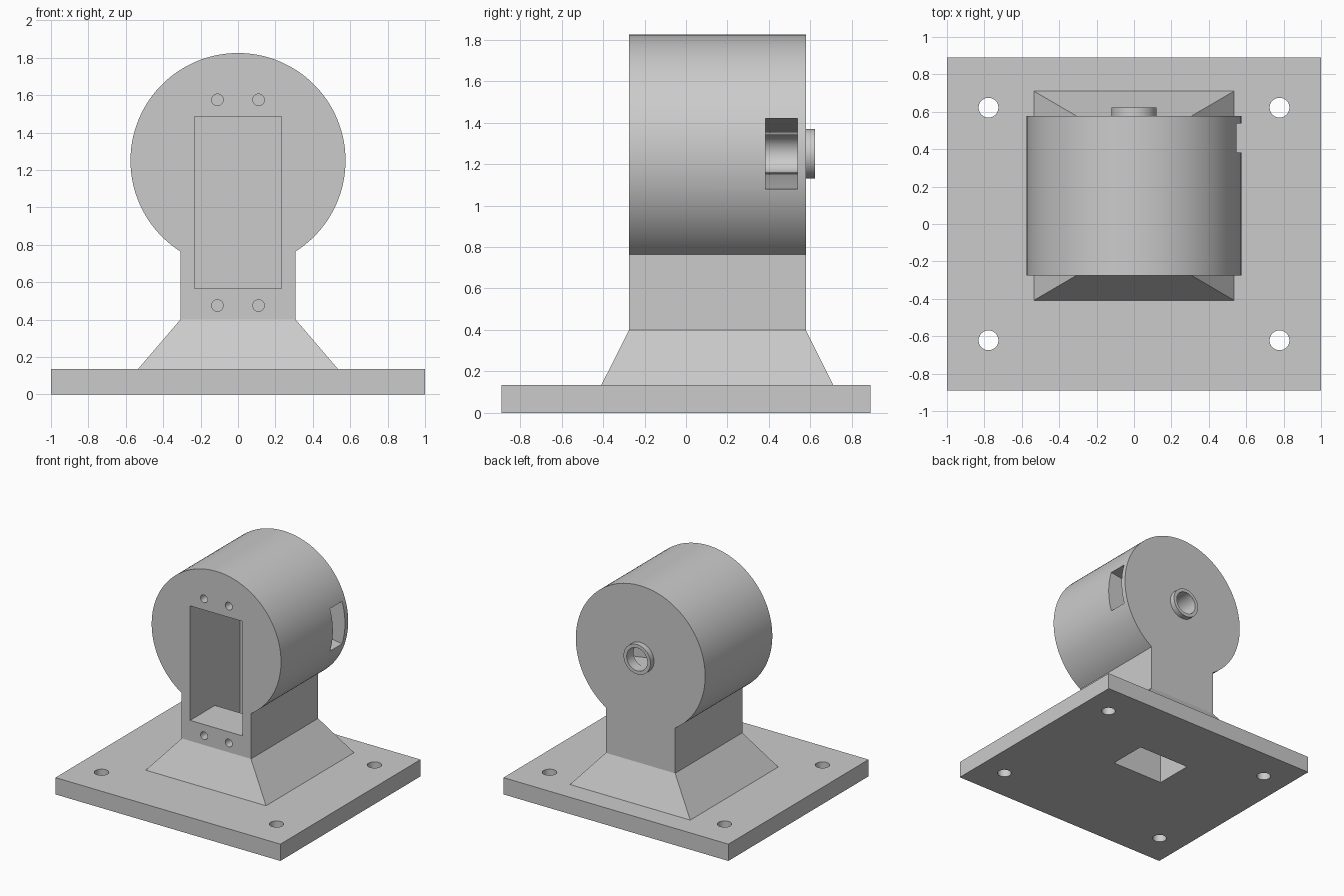
import bpy, bmesh, math

cube = bpy.data.objects.get("Cube")
if cube:
    bpy.data.objects.remove(cube, do_unlink=True)

grey = bpy.data.materials.new("plain grey")
grey.use_nodes = True
COLOUR = (0.6, 0.6, 0.6, 1)
grey.diffuse_color = COLOUR
grey.node_tree.nodes["Principled BSDF"].inputs["Base Color"].default_value = COLOUR

AXIS_Z = 1.25          # height of the drum axis
FRONT, BACK = -0.275, 0.578
PLATE_TOP, NECK_LOW = 0.135, 0.4


def loft(name, bottom, top):
    """Closed solid between two matching outlines."""
    bm = bmesh.new()
    a = [bm.verts.new(p) for p in bottom]
    b = [bm.verts.new(p) for p in top]
    bm.faces.new(a)
    bm.faces.new(b)
    for i in range(len(a)):
        j = (i + 1) % len(a)
        bm.faces.new((a[i], a[j], b[j], b[i]))
    bmesh.ops.recalc_face_normals(bm, faces=bm.faces)
    mesh = bpy.data.meshes.new(name)
    bm.to_mesh(mesh)
    bm.free()
    mesh.materials.append(grey)
    obj = bpy.data.objects.new(name, mesh)
    bpy.context.collection.objects.link(obj)
    return obj


def rect(x, y0, y1, z):
    return [(-x, y0, z), (x, y0, z), (x, y1, z), (-x, y1, z)]


def box(name, x, y0, y1, z0, z1):
    return loft(name, rect(x, y0, y1, z0), rect(x, y0, y1, z1))


def prism_y(name, outline, y0, y1):
    """Extrude an x/z outline along y."""
    return loft(name, [(x, y0, z) for x, z in outline], [(x, y1, z) for x, z in outline])


def circle(cx, cy, r, n):
    return [(cx + r * math.cos(math.tau * i / n), cy + r * math.sin(math.tau * i / n))
            for i in range(n)]


def cut(target, cutters):
    """Subtract each cutter from the target."""
    bpy.ops.object.select_all(action="DESELECT")
    bpy.context.view_layer.objects.active = target
    target.select_set(True)
    for c in cutters:
        mod = target.modifiers.new("cut", "BOOLEAN")
        mod.operation = "DIFFERENCE"
        mod.solver = "EXACT"
        mod.object = c
        bpy.ops.object.modifier_apply(modifier=mod.name)


# Solid parts
plate = box("base_plate", 1, -0.89, 0.89, 0, PLATE_TOP)
foot = loft("flared_foot", rect(0.535, -0.408, 0.71, PLATE_TOP),
            rect(0.308, FRONT, BACK, NECK_LOW))

# Drum and neck share one keyhole outline
radius, neck = 0.575, 0.308
start = -math.acos(neck / radius)
sweep = math.pi - 2 * start
arc = [(radius * math.cos(start + sweep * i / 96), AXIS_Z + radius * math.sin(start + sweep * i / 96))
       for i in range(97)]
body = prism_y("drum_and_neck", arc + [(-neck, NECK_LOW), (neck, NECK_LOW)], FRONT, BACK)
collar = prism_y("shaft_collar", circle(0, AXIS_Z, 0.12, 48), BACK, 0.622)

# Cutters: front pocket, cable shaft, axis bore, tapered side slot, screw holes
pocket = box("pocket_cutter", 0.233, -0.5, 0.355, 0.565, 1.485)
shaft = box("cable_shaft_cutter", 0.233, 0.04, 0.355, -0.1, 0.7)
bore = prism_y("bore_cutter", circle(0, AXIS_Z, 0.092, 48), 0.383, 0.8)
slot = prism_y("slot_cutter", [(-0.02, AXIS_Z - 0.085), (0.7, AXIS_Z - 0.193),
                               (0.7, AXIS_Z + 0.193), (-0.02, AXIS_Z + 0.085)], 0.383, 0.537)
screws = [prism_y("screw_cutter", circle(x, z, 0.031, 24), -0.5, -0.05)
          for x in (-0.11, 0.11) for z in (0.475, 1.575)]
bolts = []
for x in (-0.778, 0.778):
    for y in (-0.622, 0.622):
        ring = circle(x, y, 0.053, 32)
        bolts.append(loft("bolt_cutter", [(u, v, -0.1) for u, v in ring],
                          [(u, v, 0.3) for u, v in ring]))

cut(plate, bolts + [shaft])
cut(foot, [shaft])
cut(body, [pocket, shaft, slot, bore] + screws)
cut(collar, [bore])

for c in [pocket, shaft, bore, slot] + screws + bolts:
    bpy.data.objects.remove(c, do_unlink=True)

# Smooth round walls, sharp edges
for obj in (plate, foot, body, collar):
    bpy.ops.object.select_all(action="DESELECT")
    bpy.context.view_layer.objects.active = obj
    obj.select_set(True)
    bpy.ops.object.shade_smooth_by_angle(angle=math.radians(25))
